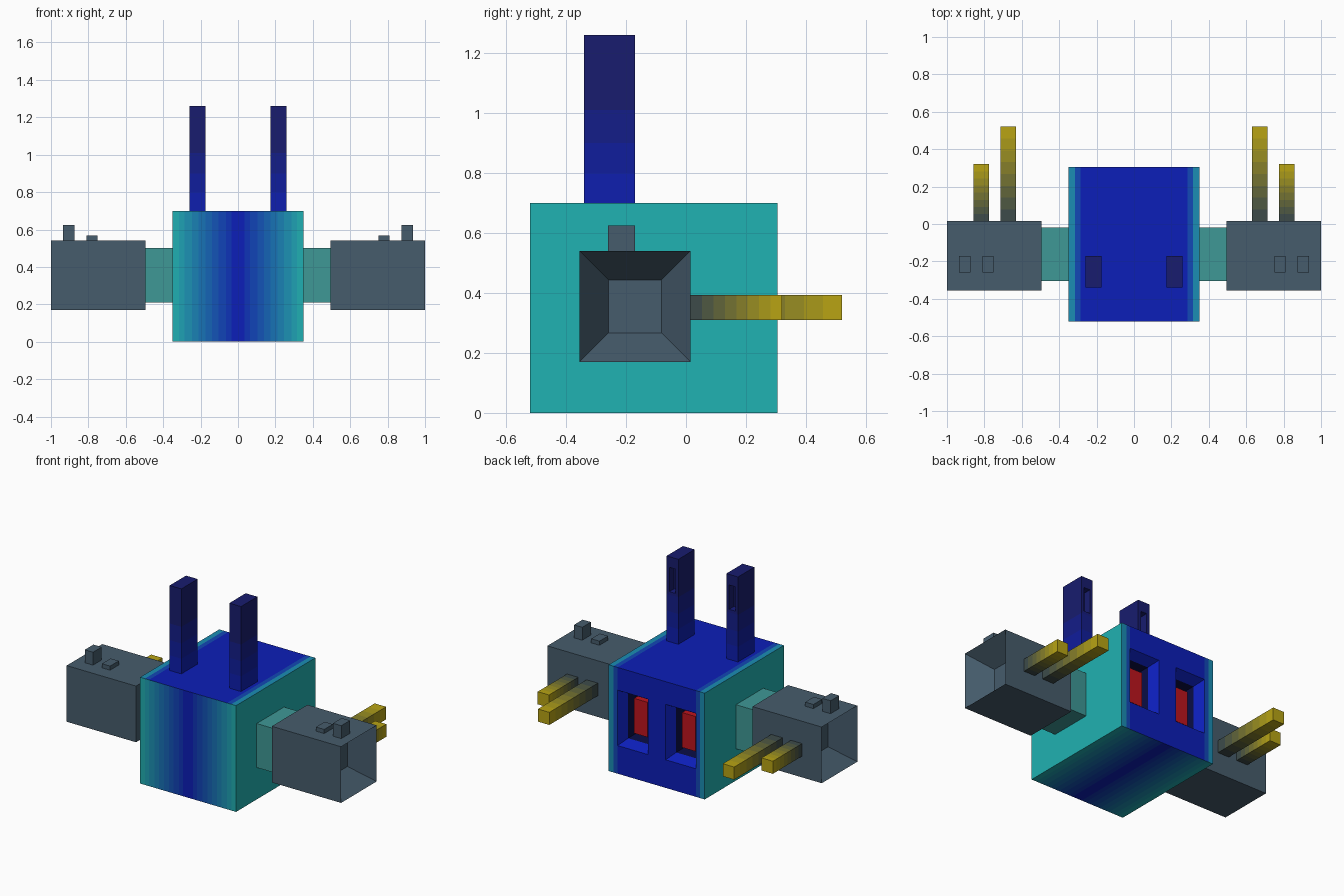
import bpy, bmesh
from mathutils import Vector

if "Cube" in bpy.data.objects:
    bpy.data.objects.remove(bpy.data.objects["Cube"])

BLUE, TEAL, NAVY = (12, 30, 184), (32, 178, 178), (24, 28, 110)
SLATE, DARK, GOLD = (70, 92, 108), (52, 68, 78), (184, 164, 20)
PALE, HOLE, RED = (62, 152, 150), (10, 14, 70), (190, 20, 30)


def linear(c):
    c /= 255
    return c / 12.92 if c <= 0.04045 else ((c + 0.055) / 1.055) ** 2.4


def material(obj, rgb):
    """Return the slot number on obj of a material with this colour."""
    name = "colour_%d_%d_%d" % tuple(rgb)
    mat = bpy.data.materials.get(name) or bpy.data.materials.new(name)
    mat.diffuse_color = (*[linear(c) for c in rgb], 1)
    mat.use_nodes = True
    mat.node_tree.nodes["Principled BSDF"].inputs["Base Color"].default_value = mat.diffuse_color
    if name not in obj.data.materials:
        obj.data.materials.append(mat)
    return obj.data.materials.find(name)


def mix(a, b, t):
    t = min(max(t, 0), 1)
    return tuple(round(p + (q - p) * t) for p, q in zip(a, b))


def box_mesh(lo, hi):
    bm = bmesh.new()
    bmesh.ops.create_cube(bm, size=1)
    for v in bm.verts:
        v.co = Vector([l if c < 0 else h for c, l, h in zip(v.co, lo, hi)])
    return bm


def cut(bm, axis, values):
    for value in values:
        co, no = Vector(), Vector()
        co[axis], no[axis] = value, 1
        bmesh.ops.bisect_plane(bm, geom=bm.verts[:] + bm.edges[:] + bm.faces[:],
                               plane_co=co, plane_no=no)


def facing(bm, direction):
    bm.normal_update()
    return [f for f in bm.faces if f.normal.dot(Vector(direction)) > 0.99]


def sink(bm, faces, thickness, depth):
    bmesh.ops.inset_individual(bm, faces=faces, thickness=thickness, depth=-depth,
                               use_even_offset=True)


def finish(name, bm, colour, mirror=True):
    """colour is an rgb tuple or a function of a face."""
    mesh = bpy.data.meshes.new(name)
    obj = bpy.data.objects.new(name, mesh)
    bpy.context.collection.objects.link(obj)
    bm.normal_update()
    for f in bm.faces:
        f.material_index = material(obj, colour(f) if callable(colour) else colour)
    bm.to_mesh(mesh)
    bm.free()
    if mirror:
        obj.modifiers.new("mirror", "MIRROR").use_mirror_merge = False
    return obj


# Body with two stepped windows in the back
body = box_mesh((-0.35, -0.52, 0), (0.35, 0.305, 0.70))
cut(body, 0, [s * x for x in (0.035, 0.065, 0.105, 0.14, 0.175, 0.21, 0.245, 0.285, 0.315)
              for s in (-1, 1)])
cut(body, 2, [0.185, 0.55])
windows = [f for f in facing(body, (0, 1, 0))
           if 0.065 < abs(f.calc_center_median().x) < 0.285
           and 0.185 < f.calc_center_median().z < 0.55]
panes = bmesh.ops.dissolve_faces(
    body, faces=windows, use_verts=False)["region"]
sink(body, panes, 0.035, 0.06)
sink(body, panes, 0, 0.08)


def body_colour(f):
    c = f.calc_center_median()
    if abs(f.normal.x) > 0.9 and abs(c.x) > 0.34:
        return TEAL
    if c.y < -0.5 or c.z < 0.01:
        return mix(BLUE, TEAL, abs(c.x) / 0.34)
    if c.z < 0.69 and c.y < 0.24:
        return HOLE
    return mix(BLUE, TEAL, (abs(c.x) - 0.28) / 0.07)


finish("body", body, body_colour, mirror=False)

# Red blocks inside the windows
finish("window_block", box_mesh((0.125, 0.16, 0.25), (0.225, 0.22, 0.48)),
       lambda f: RED if f.normal.y > 0.9 or f.normal.z > 0.9 else (110, 15, 60))

# Upright posts with a small slot in the back near the top
post = box_mesh((0.175, -0.34, 0.70), (0.26, -0.17, 1.26))
cut(post, 2, [0.80, 0.90, 1.01, 1.21])
slot = [f for f in facing(post, (0, 1, 0)) if 1.01 < f.calc_center_median().z < 1.21]
sink(post, slot, 0.02, 0)
sink(post, slot, 0, 0.05)
finish("post", post, lambda f: mix(BLUE, NAVY, (f.calc_center_median().z - 0.7) / 0.4))

# Side arms
finish("arm_joint", box_mesh((0.35, -0.305, 0.21), (0.5, -0.02, 0.5)), PALE)

# Side pods with a funnel sunk into the outer end
pod = box_mesh((0.495, -0.355, 0.17), (1.0, 0.015, 0.54))
sink(pod, facing(pod, (1, 0, 0)), 0.097, 0.145)
finish("side_pod", pod, SLATE)

# Buttons on top of the pods
for name, x0, x1, top in (("low_button", 0.75, 0.81, 0.567),
                          ("tall_button", 0.875, 0.935, 0.625)):
    finish(name, box_mesh((x0, -0.26, 0.54), (x1, -0.17, top)), SLATE)

# Prongs on the back of the pods, fading from slate to gold
for name, x0, x1, end in (("long_prong", 0.632, 0.715, 0.52),
                          ("short_prong", 0.775, 0.857, 0.32)):
    prong = box_mesh((x0, 0.015, 0.31), (x1, end, 0.393))
    length = end - 0.015
    cut(prong, 1, [0.015 + length * i / 8 for i in range(1, 8)])
    finish(name, prong,
           lambda f: mix(DARK, GOLD, (f.calc_center_median().y - 0.015) / length * 1.1))
